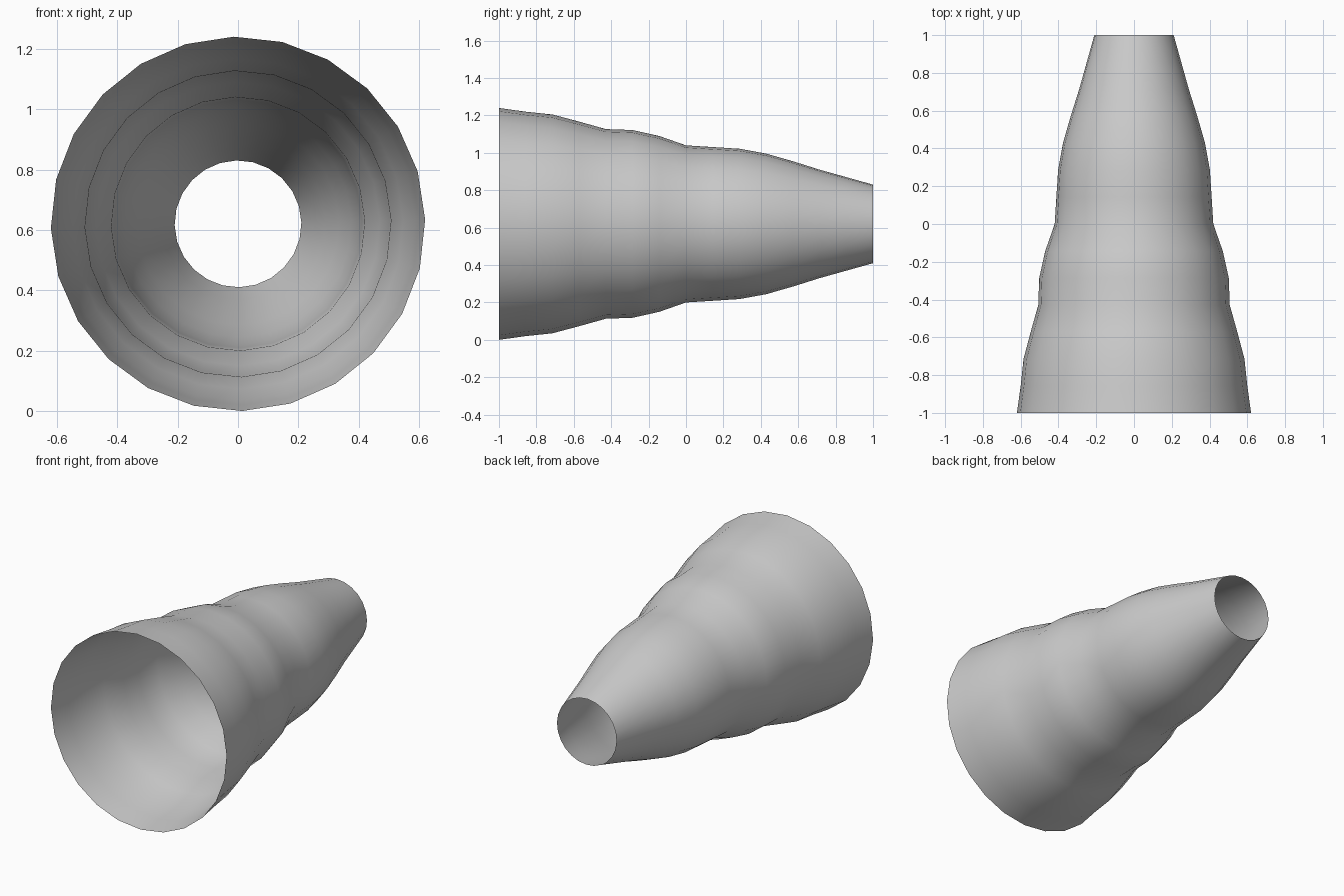
import bpy, bmesh, math

if "Cube" in bpy.data.objects:
    bpy.data.objects.remove(bpy.data.objects["Cube"], do_unlink=True)

SIDES = 24
AXIS_Z = 0.62
TURN = math.radians(1.3)
# Ring radii, evenly spaced from the wide front mouth to the narrow back mouth
RADII = [0.62, 0.6, 0.585, 0.547, 0.507, 0.502, 0.47, 0.42,
         0.411, 0.402, 0.376, 0.335, 0.29, 0.25, 0.21]

# Plain grey surface
grey = bpy.data.materials.new("grey")
grey.use_nodes = True
grey.diffuse_color = (0.6, 0.6, 0.6, 1)
grey.node_tree.nodes["Principled BSDF"].inputs["Base Color"].default_value = (0.6, 0.6, 0.6, 1)


def add_ring(bm, y, radius):
    angles = [TURN + math.tau * i / SIDES for i in range(SIDES)]
    return [bm.verts.new((radius * math.cos(a), y, AXIS_Z + radius * math.sin(a)))
            for a in angles]


# Open tapered tube with stepped bulges
bm = bmesh.new()
last = len(RADII) - 1
rings = [add_ring(bm, -1 + 2 * k / last, r) for k, r in enumerate(RADII)]
for a, b in zip(rings, rings[1:]):
    for i in range(SIDES):
        j = (i + 1) % SIDES
        bm.faces.new((a[i], a[j], b[j], b[i]))

mesh = bpy.data.meshes.new("tapered_tube")
bm.to_mesh(mesh)
bm.free()
mesh.materials.append(grey)
mesh.shade_smooth()
tube = bpy.data.objects.new("tapered_tube", mesh)
bpy.context.collection.objects.link(tube)
